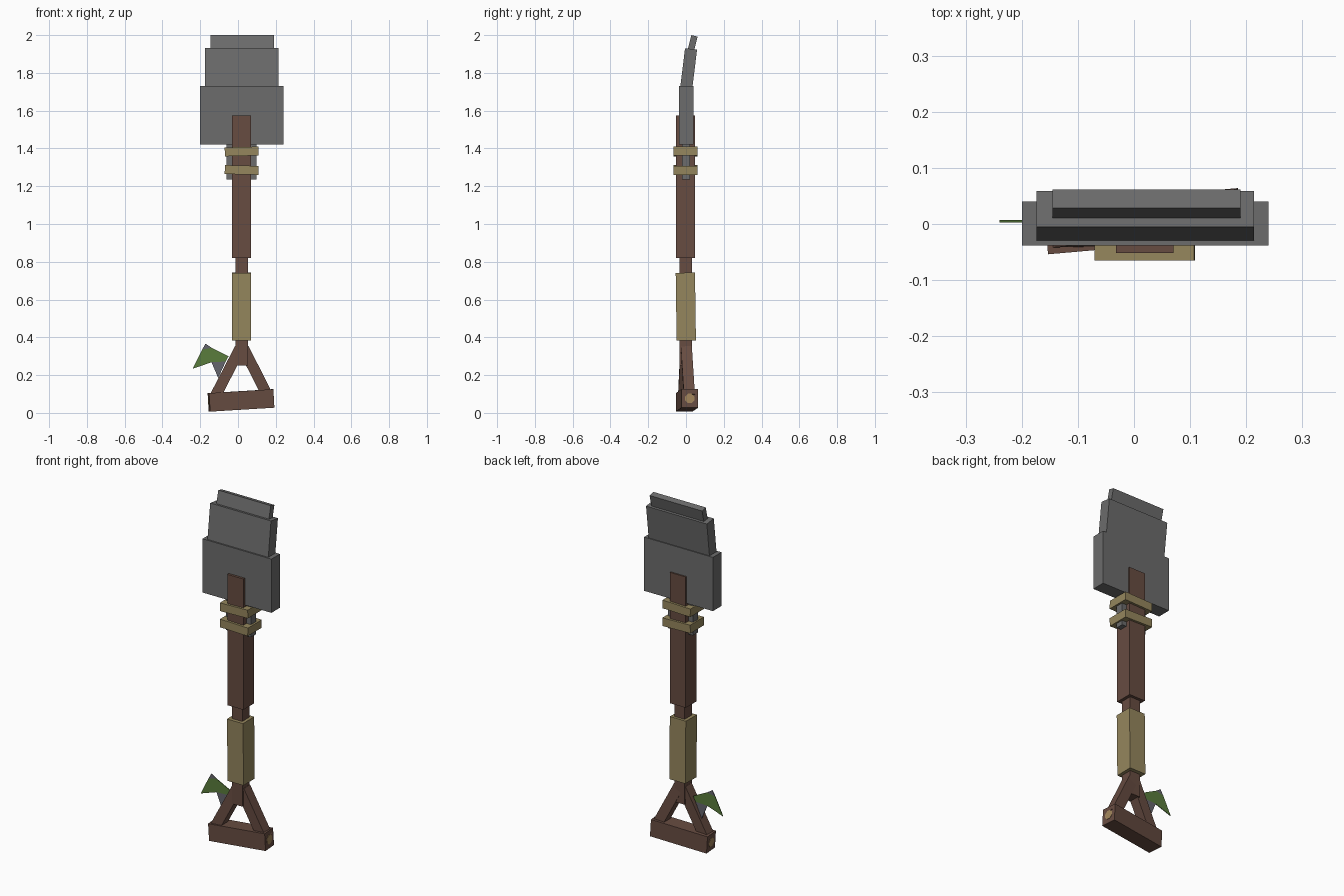
import bpy, bmesh, math
from mathutils import Vector, Matrix, Euler

cube = bpy.data.objects.get("Cube")
if cube:
    bpy.data.objects.remove(cube, do_unlink=True)


def material(name, rgb):
    m = bpy.data.materials.new(name)
    m.use_nodes = True
    m.diffuse_color = (*rgb, 1)
    m.node_tree.nodes["Principled BSDF"].inputs["Base Color"].default_value = (*rgb, 1)
    return m


WOOD = material("brown wood", (0.135, 0.072, 0.053))
STEEL = material("grey metal", (0.150, 0.150, 0.150))
WRAP = material("tan wrap", (0.300, 0.240, 0.110))
GREEN = material("leaf green", (0.100, 0.200, 0.045))
STEM = material("leaf grey", (0.130, 0.130, 0.150))
CUT = material("cut wood", (0.360, 0.235, 0.105))


def finish(name, bm, mats, matrix=Matrix()):
    bmesh.ops.recalc_face_normals(bm, faces=bm.faces)
    me = bpy.data.meshes.new(name)
    bm.to_mesh(me)
    bm.free()
    for m in mats:
        me.materials.append(m)
    ob = bpy.data.objects.new(name, me)
    ob.matrix_world = matrix
    bpy.context.collection.objects.link(ob)
    return ob


def box(name, center, size, mat, rot=(0, 0, 0)):
    bm = bmesh.new()
    bmesh.ops.create_cube(bm, size=1, matrix=Matrix.Diagonal((*size, 1)))
    e = Euler([math.radians(a) for a in rot])
    return finish(name, bm, [mat], Matrix.Translation(center) @ e.to_matrix().to_4x4())


def span(name, x, y, z, mat, rot=(0, 0, 0)):
    """Box given by its limits on each axis."""
    c = [(a + b) / 2 for a, b in (x, y, z)]
    return box(name, c, [b - a for a, b in (x, y, z)], mat, rot)


# Blade: three plates bending backwards, and a tang behind the bindings
span("blade_lower", (-0.20, 0.24), (-0.038, 0.040), (1.42, 1.73), STEEL)
box("blade_middle", (0.020, 0.013, 1.815), (0.388, 0.064, 0.225), STEEL, (-7, 0, 0))
box("blade_tip", (0.022, 0.034, 1.952), (0.335, 0.034, 0.090), STEEL, (-14, 0, 0))
span("blade_tang", (-0.06, 0.098), (-0.022, 0.022), (1.235, 1.43), STEEL)

# Shaft, inner core and grip
span("shaft", (-0.032, 0.070), (-0.052, 0.048), (0.82, 1.575), WOOD)
span("core", (-0.013, 0.052), (-0.035, 0.032), (0.25, 0.83), WOOD)
span("grip", (-0.032, 0.070), (-0.052, 0.050), (0.383, 0.742), WRAP, (0.8, 0, 0))

# Bindings around the tang
box("upper_binding", (0.019, -0.002, 1.384), (0.178, 0.126, 0.047), WRAP, (0, -1.5, 0))
box("lower_binding", (0.019, -0.002, 1.286), (0.178, 0.126, 0.047), WRAP, (0, 1.5, 0))


# Splayed handle legs
def leg(name, a, b, w, d):
    a, b = Vector(a), Vector(b)
    zax = (b - a).normalized()
    xax = Vector((0, 1, 0)).cross(zax).normalized()
    yax = zax.cross(xax)
    rot = Matrix((xax, yax, zax)).transposed().to_4x4()
    bm = bmesh.new()
    bmesh.ops.create_cube(bm, size=1, matrix=Matrix.Diagonal((w, d, (b - a).length, 1)))
    return finish(name, bm, [WOOD], Matrix.Translation((a + b) / 2) @ rot)


leg("right_leg", (-0.122, -0.013, 0.085), (0.010, -0.001, 0.340), 0.058, 0.058)
leg("left_leg", (0.160, 0.018, 0.085), (0.030, 0.002, 0.340), 0.058, 0.058)

# Hand bar with octagonal cut ends
bar = box("hand_bar", (0.016, 0.005, 0.066), (0.342, 0.088, 0.098), WOOD, (0, -3.5, 5))
for side, name in ((1, "left_bar_end"), (-1, "right_bar_end")):
    bm = bmesh.new()
    bmesh.ops.create_cone(bm, cap_ends=True, segments=8, radius1=0.027, radius2=0.027, depth=0.004)
    turn = Matrix.Rotation(math.pi / 2, 4, 'Y') @ Matrix.Rotation(math.pi / 8, 4, 'Z')
    finish(name, bm, [CUT], bar.matrix_basis @ Matrix.Translation((side * 0.171, 0, 0)) @ turn)


# Leaf: thin plates in the x-z plane
def plate(name, pts, mat, y=0.005, t=0.004):
    bm = bmesh.new()
    f = bm.faces.new([bm.verts.new((x, y - t / 2, z)) for x, z in pts])
    r = bmesh.ops.extrude_face_region(bm, geom=[f])
    bmesh.ops.translate(bm, vec=(0, t, 0), verts=[v for v in r["geom"] if isinstance(v, bmesh.types.BMVert)])
    return finish(name, bm, [mat])


plate("leaf", [(-0.240, 0.234), (-0.190, 0.335), (-0.140, 0.345), (-0.050, 0.300),
               (-0.065, 0.272), (-0.140, 0.268)], GREEN)
plate("leaf_tip", [(-0.190, 0.335), (-0.172, 0.366), (-0.140, 0.345)], STEM)
plate("leaf_stem", [(-0.140, 0.268), (-0.065, 0.272), (-0.105, 0.185)], STEM)
